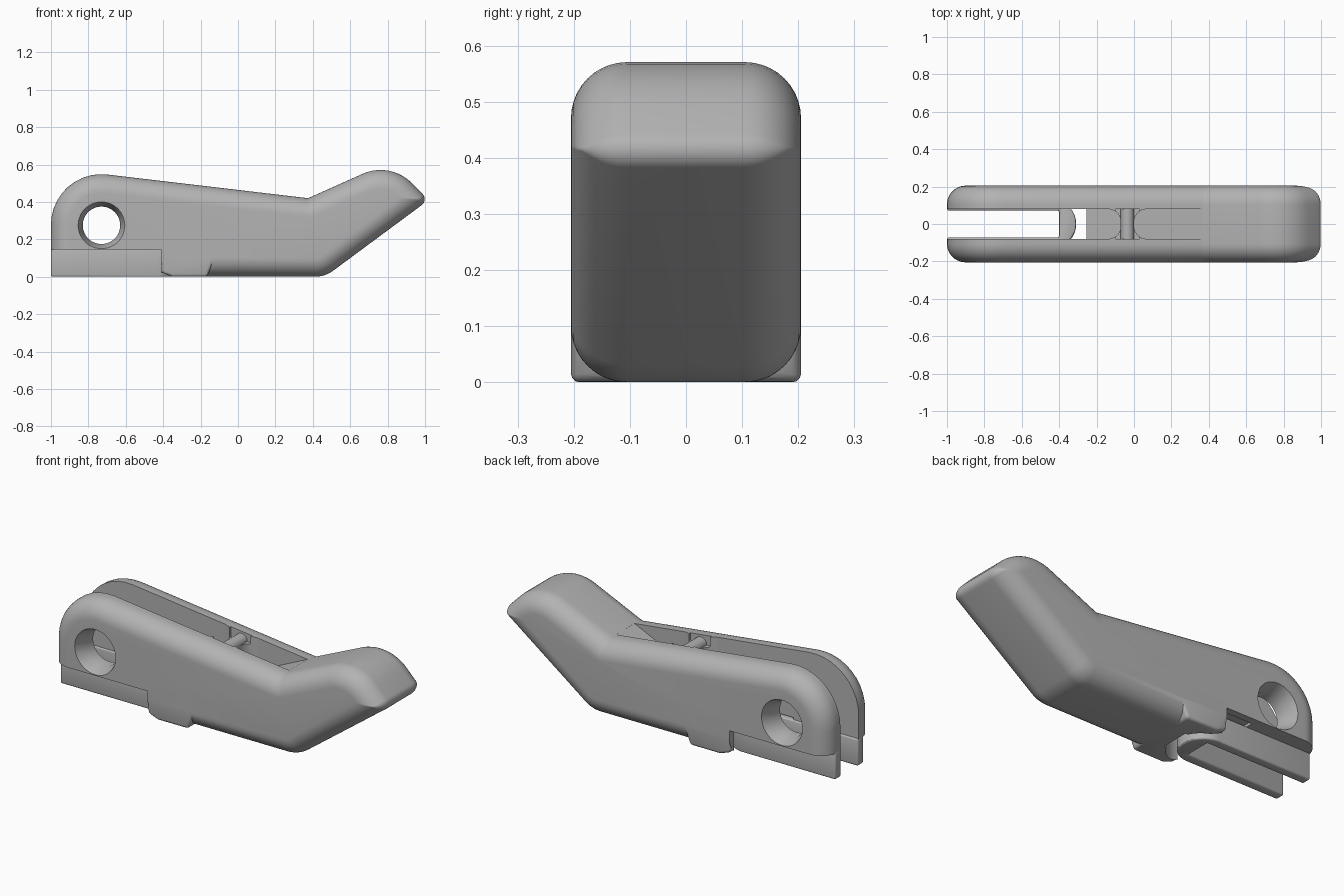
import bpy, bmesh, math
from mathutils import Vector

cube = bpy.data.objects.get("Cube")
if cube:
    bpy.data.objects.remove(cube)

grey = bpy.data.materials.new("plain grey")
grey.use_nodes = True
grey.diffuse_color = (0.45, 0.45, 0.45, 1)
grey.node_tree.nodes["Principled BSDF"].inputs["Base Color"].default_value = (0.45, 0.45, 0.45, 1)


def rounded(corners, inset=0.0, steps=10):
    """Inset a polygon of (x, y, radius) corners and fillet each one."""
    pts = [Vector(c[:2]) for c in corners]
    n = len(pts)
    area = sum(pts[i - 1].x * pts[i].y - pts[i].x * pts[i - 1].y for i in range(n))
    side = 1 if area > 0 else -1
    out = []
    for i, (x, y, r) in enumerate(corners):
        a = (pts[i] - pts[i - 1]).normalized()
        b = (pts[(i + 1) % n] - pts[i]).normalized()
        na, nb = Vector((-a.y, a.x)) * side, Vector((-b.y, b.x)) * side
        mitre = (na + nb) / (1 + na.dot(nb))
        turn = (a.x * b.y - a.y * b.x) * side
        p = pts[i] + mitre * inset
        if r == 0:
            out.append(p)
            continue
        sign = 1 if turn > 0 else -1
        rad = max(r - sign * inset, 0.004)
        centre = p + mitre * rad * sign
        for k in range(steps + 1):
            t = k / steps
            ang = na.angle(nb)
            d = (na * math.sin((1 - t) * ang) + nb * math.sin(t * ang)) / math.sin(ang)
            out.append(centre - d * rad * sign)
    return out


def loft(name, rings):
    """Skin equal rings of 3D points and cap both ends."""
    bm = bmesh.new()
    loops = [[bm.verts.new(p) for p in ring] for ring in rings]
    n = len(loops[0])
    for lo, hi in zip(loops, loops[1:]):
        for i in range(n):
            bm.faces.new((lo[i - 1], lo[i], hi[i], hi[i - 1]))
    bm.faces.new(loops[0])
    bm.faces.new(loops[-1])
    bmesh.ops.recalc_face_normals(bm, faces=bm.faces)
    mesh = bpy.data.meshes.new(name)
    bm.to_mesh(mesh)
    bm.free()
    mesh.materials.append(grey)
    obj = bpy.data.objects.new(name, mesh)
    bpy.context.collection.objects.link(obj)
    return obj


def plan(name, corners, low, high):
    """Vertical prism; low may be a function of x for a sloping floor."""
    floor = low if callable(low) else (lambda x: low)
    pts = rounded(corners)
    return loft(name, [[(p.x, p.y, floor(p.x)) for p in pts],
                       [(p.x, p.y, high) for p in pts]])


def box(name, x0, x1, half, z0, z1):
    return plan(name, [(x0, -half, 0), (x1, -half, 0), (x1, half, 0), (x0, half, 0)], z0, z1)


def lathe_y(name, cx, cz, profile, steps=48):
    """Turn (y, radius) pairs about an axis along y."""
    angles = [2 * math.pi * k / steps for k in range(steps)]
    return loft(name, [[(cx + r * math.cos(a), y, cz + r * math.sin(a)) for a in angles]
                       for y, r in profile])


def combine(obj, other, operation):
    mod = obj.modifiers.new(other.name, "BOOLEAN")
    mod.operation, mod.solver, mod.object = operation, "EXACT", other
    bpy.context.view_layer.objects.active = obj
    bpy.ops.object.modifier_apply(modifier=mod.name)
    bpy.data.objects.remove(other)


def bevel(obj, width):
    mod = obj.modifiers.new("soft_edges", "BEVEL")
    mod.width, mod.segments, mod.limit_method = width, 3, "ANGLE"
    mod.angle_limit = math.radians(50)
    bpy.context.view_layer.objects.active = obj
    bpy.ops.object.modifier_apply(modifier=mod.name)


def smooth(obj):
    bpy.ops.object.select_all(action="DESELECT")
    obj.select_set(True)
    bpy.context.view_layer.objects.active = obj
    bpy.ops.object.shade_smooth_by_angle(angle=math.radians(30))


# Lever body: side outline with fully rounded long edges
outline = [(-1, 0, 0.01), (-1, 0.582, 0.27), (0.375, 0.42, 0.02), (0.815, 0.617, 0.235),
           (1.019, 0.41, 0.04), (0.465, 0, 0.165)]
EDGE, HALF, STEPS = 0.1, 0.205, 10
rings = []
for side in (-1, 1):
    for k in range(STEPS + 1):
        t = math.pi / 2 * (k if side > 0 else STEPS - k) / STEPS
        y = side * (HALF - EDGE + EDGE * math.sin(t))
        rings.append([(p.x, y, p.y) for p in rounded(outline, EDGE * (1 - math.cos(t)))])
body = loft("lever_body", rings)

# Notch under the pivot end, then the square foot beside it
combine(body, box("notch", -1.2, -0.41, 0.4, -0.2, 0.145), "DIFFERENCE")
foot_side = [(-0.41, 0.2), (-0.41, 0.022), (-0.35, 0), (-0.165, 0), (-0.13, 0.09), (-0.13, 0.2)]
foot = loft("foot", [[(x, y, z) for x, z in foot_side] for y in (-HALF, HALF)])
bevel(foot, 0.015)
combine(body, foot, "UNION")

# Rounded recess around the tongue
combine(body, plan("recess", [(-0.6, -0.165, 0), (-0.255, -0.165, 0.15),
                              (-0.255, 0.165, 0.15), (-0.6, 0.165, 0)], -0.2, 0.16), "DIFFERENCE")

# Centre slot: open end, front pocket, ramped rear pocket
SLOT = 0.08
combine(body, box("open_slot", -1.2, -0.255, SLOT, -0.2, 0.3), "DIFFERENCE")
combine(body, plan("front_pocket", [(-1.2, -SLOT, 0), (-0.07, -SLOT, 0.07),
                                    (-0.07, SLOT, 0.07), (-1.2, SLOT, 0)], 0.15, 0.9), "DIFFERENCE")
combine(body, plan("rear_pocket", [(0, -SLOT, 0.07), (0.37, -SLOT, 0),
                                   (0.37, SLOT, 0), (0, SLOT, 0.07)],
                   lambda x: 0.25 + 0.46 * x, 0.9), "DIFFERENCE")
combine(body, box("rib_relief", -0.1, 0.03, SLOT, 0.42, 0.9), "DIFFERENCE")

# Countersunk pivot hole
combine(body, lathe_y("pivot_hole", -0.73, 0.275,
                      [(-0.25, 0.142), (-0.14, 0.1), (0.14, 0.1), (0.25, 0.142)]), "DIFFERENCE")
smooth(body)

# Round-topped rib across the slot
rib = lathe_y("cross_rib", -0.035, 0.42, [(-0.085, 0.036), (0.085, 0.036)], 24)
smooth(rib)

# U-shaped base rail with a rounded tongue
OUT, INN = 0.125, 0.072
rail = plan("base_rail", [(-1, -OUT, 0), (-0.31, -OUT, 0.12), (-0.31, OUT, 0.12), (-1, OUT, 0),
                          (-1, INN, 0), (-0.4, INN, 0), (-0.4, -INN, 0), (-1, -INN, 0)], 0, 0.15)
bevel(rail, 0.01)
smooth(rail)
